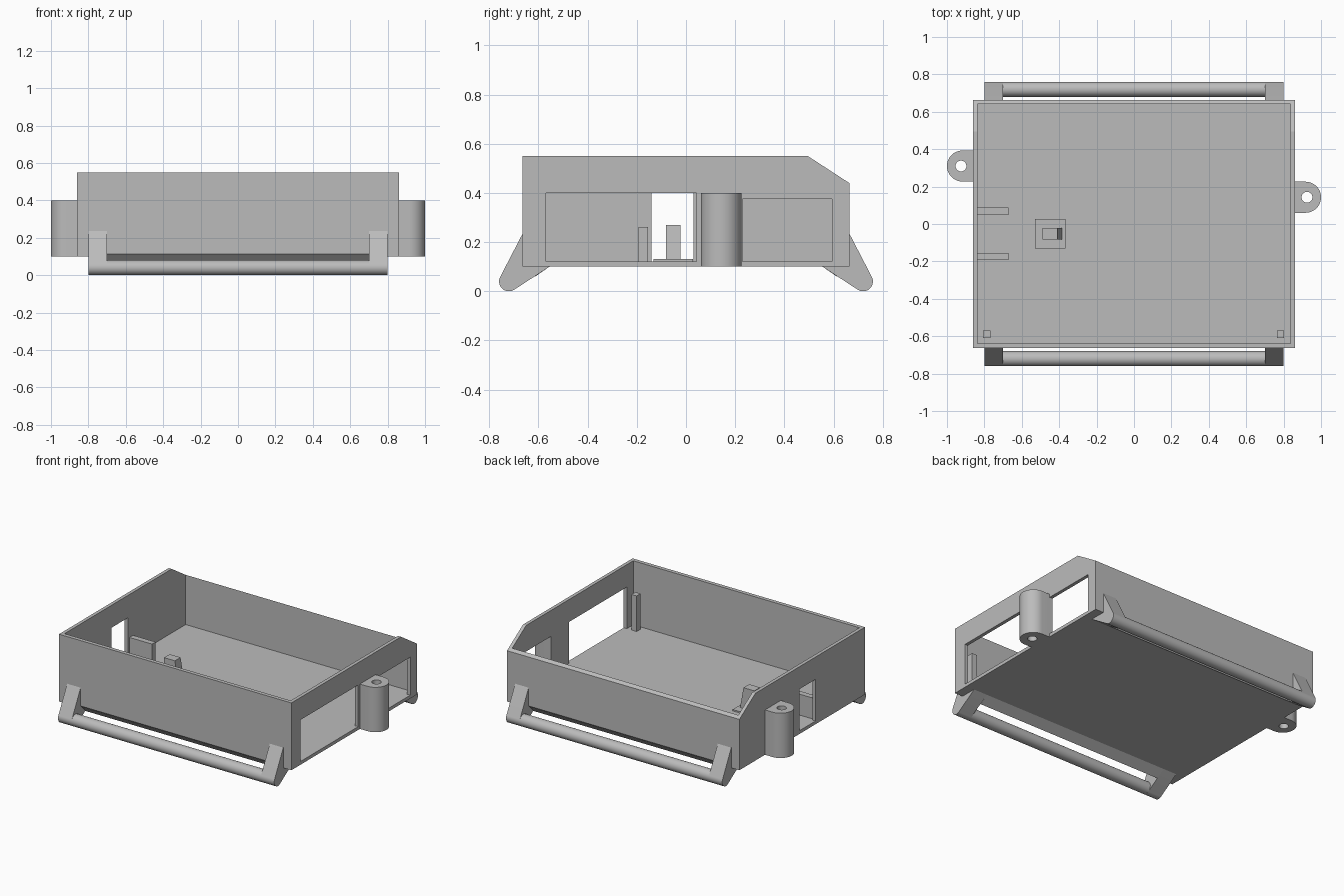
import bpy, bmesh
from math import sin, cos, pi, radians
from mathutils import Vector

default = bpy.data.objects.get("Cube")
if default:
    bpy.data.objects.remove(default)

GREY = (0.5, 0.5, 0.5, 1)
mat = bpy.data.materials.new("matte grey")
mat.use_nodes = True
mat.diffuse_color = GREY
mat.node_tree.nodes["Principled BSDF"].inputs["Base Color"].default_value = GREY


def prism(name, points, direction):
    """Extrude a closed outline along a vector."""
    bm = bmesh.new()
    base = bm.faces.new([bm.verts.new(p) for p in points])
    ext = bmesh.ops.extrude_face_region(bm, geom=[base])
    moved = [v for v in ext["geom"] if isinstance(v, bmesh.types.BMVert)]
    bmesh.ops.translate(bm, verts=moved, vec=Vector(direction))
    bmesh.ops.recalc_face_normals(bm, faces=bm.faces)
    mesh = bpy.data.meshes.new(name)
    bm.to_mesh(mesh)
    bm.free()
    mesh.materials.append(mat)
    obj = bpy.data.objects.new(name, mesh)
    bpy.context.collection.objects.link(obj)
    return obj


def side_prism(name, yz, x0, x1):
    return prism(name, [(x0, y, z) for y, z in yz], (x1 - x0, 0, 0))


def box(name, x, y, z):
    return side_prism(name, [(y[0], z[0]), (y[1], z[0]), (y[1], z[1]), (y[0], z[1])], *x)


def arc(cx, cy, r, a0, a1, n):
    steps = [radians(a0 + (a1 - a0) * i / n) for i in range(n + 1)]
    return [(cx + r * cos(a), cy + r * sin(a)) for a in steps]


def cut(obj, cutter):
    cutter.hide_render = True
    mod = obj.modifiers.new("cut", "BOOLEAN")
    mod.operation, mod.solver, mod.object = "DIFFERENCE", "EXACT", cutter
    bpy.context.view_layer.objects.active = obj
    bpy.ops.object.modifier_apply(modifier=mod.name)
    bpy.data.objects.remove(cutter)


def smooth(obj):
    bpy.ops.object.select_all(action="DESELECT")
    obj.select_set(True)
    bpy.context.view_layer.objects.active = obj
    bpy.ops.object.shade_smooth_by_angle(angle=radians(30))


# Open tray with a chamfered back edge
W, D, BOTTOM, FLOOR, TOP = 0.86, 0.664, 0.1, 0.122, 0.55
tray = side_prism("tray", [(-D, BOTTOM), (D, BOTTOM), (D, 0.44), (0.495, TOP), (-D, TOP)], -W, W)
cut(tray, box("cavity", (-0.837, 0.837), (-0.638, 0.642), (FLOOR, 0.7)))

# Openings in the side walls
cut(tray, box("long_opening", (0.8, 0.9), (-0.57, 0.042), (FLOOR, 0.4)))
cut(tray, box("short_opening", (0.8, 0.9), (0.23, 0.593), (FLOOR, 0.376)))
cut(tray, box("port_opening", (-0.9, -0.8), (-0.14, 0.03), (FLOOR, 0.4)))

# Mounting lugs with screw holes
for side, y, label in ((1, 0.143, "left_lug"), (-1, 0.31, "right_lug")):
    outline = [(W - 0.005, y - 0.083)] + arc(0.917, y, 0.083, -90, 90, 24) + [(W - 0.005, y + 0.083)]
    lug = prism(label, [(side * px, py, BOTTOM) for px, py in outline], (0, 0, 0.3))
    hole = arc(0.925, y, 0.029, 0, 345, 23)
    cut(lug, prism("screw_hole", [(side * px, py, 0) for px, py in hole], (0, 0, 0.6)))
    smooth(lug)

# Slanted feet: end brackets, a round bar and a wedge under the floor edge
for s, label in ((-1, "front"), (1, "back")):
    def flip(points):
        return [(s * y, z) for y, z in points]
    wedge = [(D - 0.004, BOTTOM + 0.004), (D - 0.004, 0.243), (D, 0.235)]
    wedge += arc(0.72, 0.04, 0.04, 28, -122, 16) + [(0.555, BOTTOM), (0.555, BOTTOM + 0.004)]
    for x0, x1, end in ((-0.8, -0.7, "right"), (0.7, 0.8, "left")):
        smooth(side_prism(f"{label}_{end}_bracket", flip(wedge), x0, x1))
    smooth(side_prism(f"{label}_bar", flip(arc(0.72, 0.04, 0.04, 0, 348.75, 31)), -0.7, 0.7))
    lip = [(D + 0.001, 0.113), (0.613, 0.06), (0.555, BOTTOM), (0.6, 0.113)]
    side_prism(f"{label}_lip", flip(lip), -0.7, 0.7)
    # Bevelled lower edge of the tray between the brackets
    bevel = [(D + 0.02, 0.09), (D + 0.02, 0.133), (D, 0.113), (0.651, 0.1), (0.641, 0.09)]
    cut(tray, side_prism("edge_bevel", flip(bevel), -0.7, 0.7))
    lip_obj = bpy.data.objects[f"{label}_lip"]
    cut(lip_obj, box("lip_trim", (-0.9, 0.9), (-0.9, 0.9), (0.105, 0.3)))

# Board guides against the side wall
for y, label in ((0.068, "back_guide"), (-0.174, "front_guide")):
    box(label, (-0.84, -0.67), (y - 0.019, y + 0.019), (FLOOR - 0.003, 0.262))

# Corner posts
for x, label in ((-0.787, "right_post"), (0.783, "left_post")):
    box(label, (x - 0.019, x + 0.019), (-0.61, -0.57), (FLOOR - 0.003, 0.36))

# Stop block on its thin base plate
box("stop_base", (-0.53, -0.365), (-0.132, 0.028), (FLOOR - 0.003, 0.131))
block = [(-0.49, 0.13), (-0.385, 0.13), (-0.41, 0.27), (-0.49, 0.27)]
prism("stop_block", [(x, -0.082, z) for x, z in block], (0, 0.06, 0))
